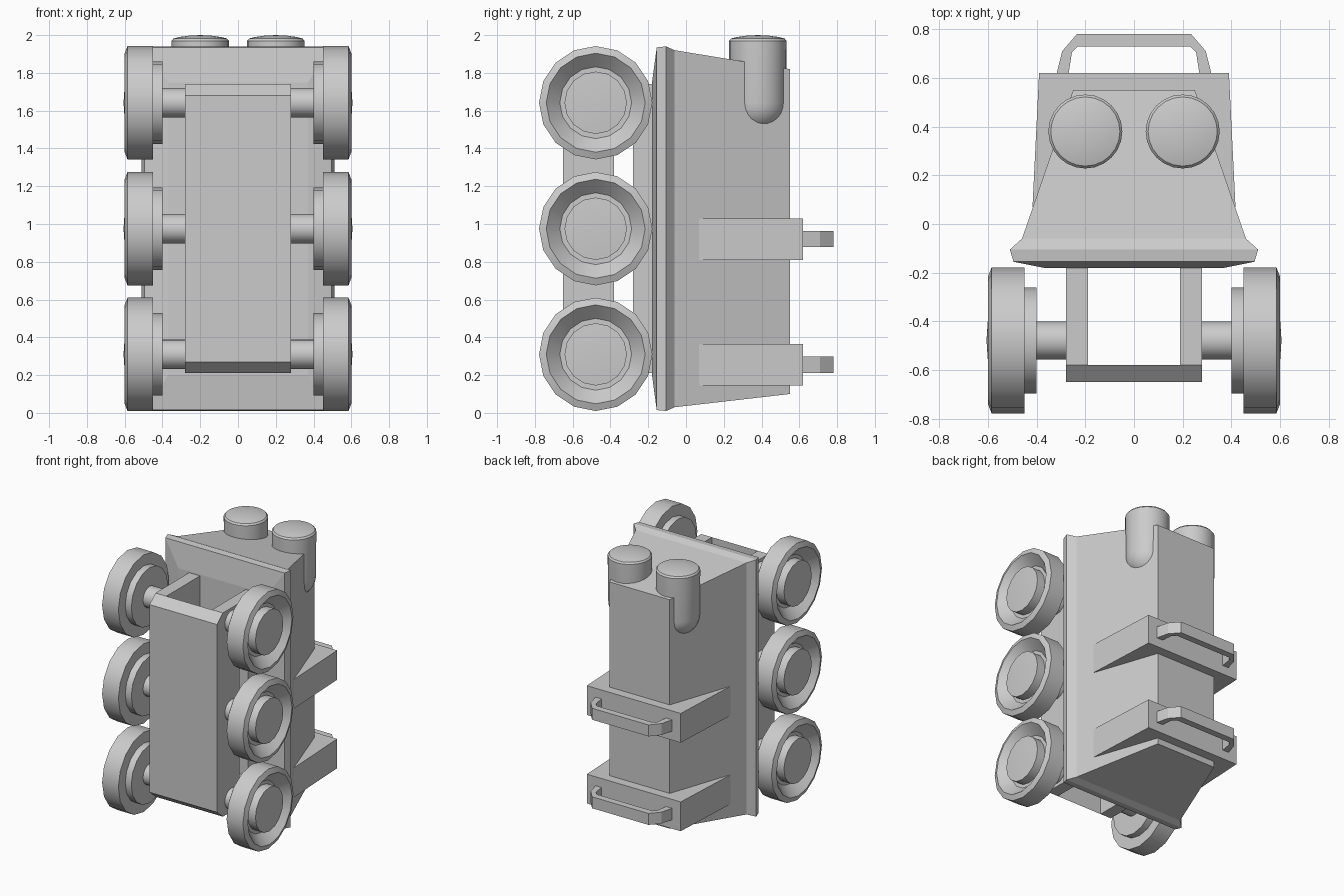
import bpy, bmesh, math
from mathutils import Matrix

if "Cube" in bpy.data.objects:
    bpy.data.objects.remove(bpy.data.objects["Cube"])

grey = bpy.data.materials.new("light_grey")
grey.diffuse_color = (0.6, 0.6, 0.6, 1)
grey.use_nodes = True
grey.node_tree.nodes["Principled BSDF"].inputs["Base Color"].default_value = grey.diffuse_color


def make(name, bm, smooth=False):
    bmesh.ops.recalc_face_normals(bm, faces=bm.faces)
    mesh = bpy.data.meshes.new(name)
    bm.to_mesh(mesh)
    bm.free()
    mesh.materials.append(grey)
    ob = bpy.data.objects.new(name, mesh)
    bpy.context.collection.objects.link(ob)
    if smooth:
        bpy.ops.object.select_all(action='DESELECT')
        ob.select_set(True)
        bpy.context.view_layer.objects.active = ob
        bpy.ops.object.shade_smooth_by_angle(angle=math.radians(35))
    return ob


def loft(name, sections):
    """Skin rectangles (y, half width, z low, z high)."""
    bm = bmesh.new()
    rings = [[bm.verts.new(p) for p in ((-w, y, a), (w, y, a), (w, y, b), (-w, y, b))]
             for y, w, a, b in sections]
    for r, s in zip(rings, rings[1:]):
        for i in range(4):
            j = (i + 1) % 4
            bm.faces.new((r[i], r[j], s[j], s[i]))
    bm.faces.new(rings[0])
    bm.faces.new(rings[-1])
    return make(name, bm)


def prism(name, outline, low, high, axis):
    """Extrude an outline: (y, z) along x, or (x, y) along z."""
    bm = bmesh.new()
    put = (lambda p, t: (t, p[0], p[1])) if axis == 'x' else (lambda p, t: (p[0], p[1], t))
    a = [bm.verts.new(put(p, low)) for p in outline]
    b = [bm.verts.new(put(p, high)) for p in outline]
    n = len(outline)
    for i in range(n):
        bm.faces.new((a[i], a[(i + 1) % n], b[(i + 1) % n], b[i]))
    bm.faces.new(a)
    bm.faces.new(b)
    return make(name, bm)


def lathe(name, profile, sides, matrix):
    """Spin (radius, height) points around z, then place by matrix."""
    bm = bmesh.new()
    rings = []
    for r, h in profile:
        if r == 0:
            rings.append([bm.verts.new((0, 0, h))] * sides)
        else:
            rings.append([bm.verts.new((r * math.cos(math.tau * i / sides),
                                        r * math.sin(math.tau * i / sides), h))
                          for i in range(sides)])
    for r, s in zip(rings, rings[1:]):
        for i in range(sides):
            j = (i + 1) % sides
            bm.faces.new(list(dict.fromkeys((r[i], r[j], s[j], s[i]))))
    bmesh.ops.transform(bm, matrix=matrix, verts=bm.verts)
    return make(name, bm, True)


# Tapered hull with a flared lip
loft("hull", [(-.18, .37, .20, 1.75), (-.155, .495, .015, 1.935), (-.105, .51, .01, 1.94),
              (-.06, .46, .03, 1.92), (.55, .25, .10, 1.82)])

# Rear brackets with grab handles
half = [(.32, .61), (.295, .71), (.235, .78)]
inner = [(.27, .61), (.255, .705), (.23, .73)]
handle = half + [(-x, y) for x, y in half[::-1]] + [(-x, y) for x, y in inner] + inner[::-1]
for z in (.255, .92):
    loft("bracket", [(.07, .417, z - .11, z + .11), (.62, .39, z - .11, z + .11)])
    prism("handle", handle, z - .043, z + .043, 'z')

# Capsule tanks: rounded lower end, shallow domed cap
tank = [(.15 * math.sin(a), 1.64 - .15 * math.cos(a))
        for a in (math.pi / 2 * i / 8 for i in range(9))]
tank[0] = (0, 1.49)
tank += [(.152, 1.97), (.142, 1.982), (.11, 1.99), (.06, 1.997), (0, 2.0)]
for x in (-.2, .2):
    lathe("tank", tank, 24, Matrix.Translation((x, .38, 0)))

# Undercarriage: chamfered face plate and slotted side rails
prism("face_plate", [(-.58, .21), (-.65, .27), (-.65, 1.68), (-.58, 1.74)], -.28, .28, 'x')
for s in (-1, 1):
    lo, hi = sorted((s * .19, s * .28))
    for y0, y1, z0, z1 in ((-.58, -.38, .21, 1.74), (-.28, -.17, .21, 1.74),
                           (-.38, -.28, .21, .40), (-.38, -.28, 1.55, 1.74)):
        prism("side_rail", [(y0, z0), (y1, z0), (y1, z1), (y0, z1)], lo, hi, 'x')

# Wheels with dished faces, hub caps and stub axles
wheel = [(0, .40), (.218, .40), (.218, .45), (.30, .45), (.30, .585), (.262, .60),
         (.19, .53), (.165, .53), (.165, .595), (0, .606)]
axle = [(0, .25), (.078, .25), (.078, .41), (0, .41)]
for s in (-1, 1):
    for z in (.31, .975, 1.642):
        m = Matrix.Translation((0, -.478, z)) @ Matrix.Rotation(s * math.pi / 2, 4, 'Y')
        lathe("wheel", wheel, 16, m)
        lathe("axle", axle, 16, m)
